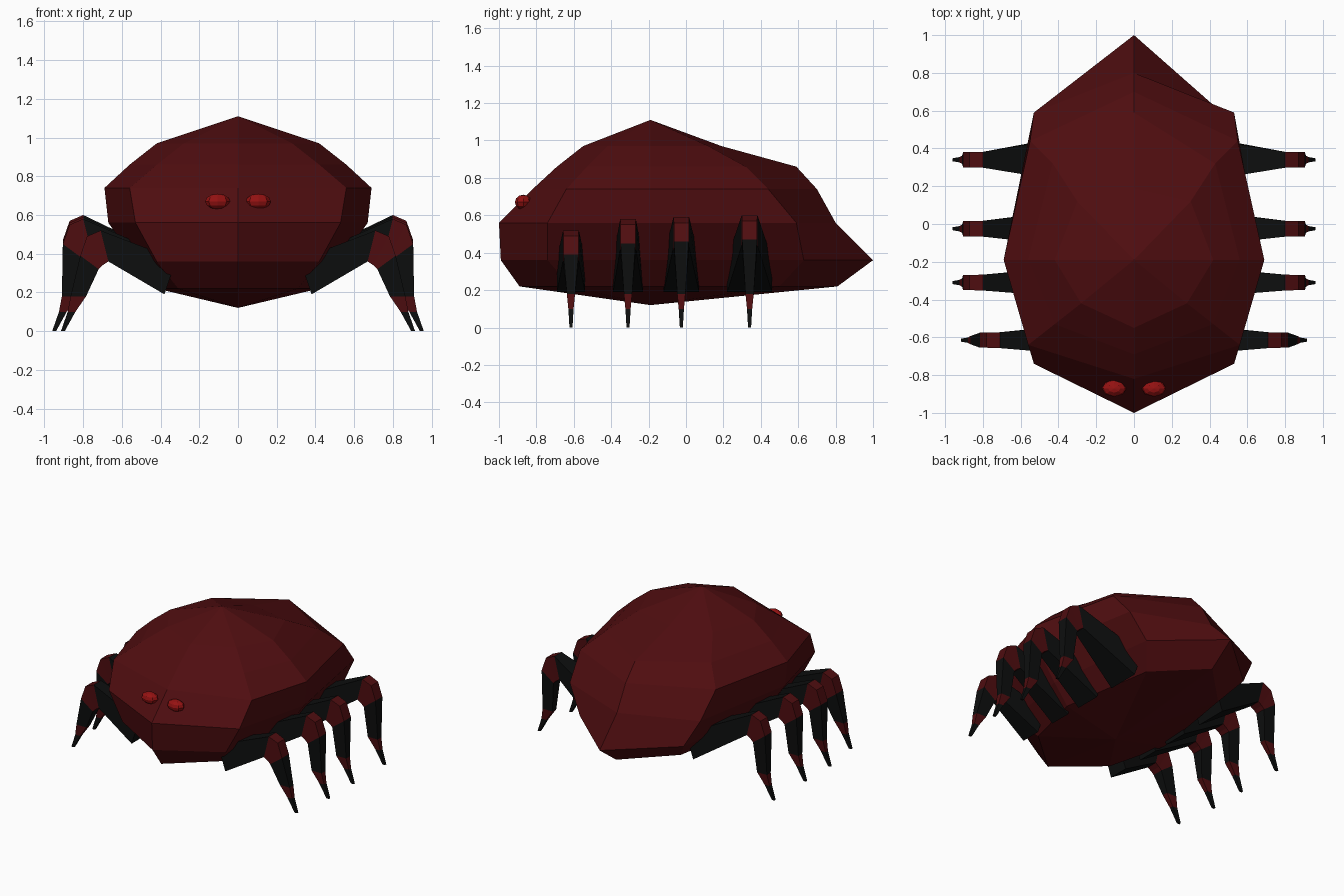
import bpy
import bmesh
from mathutils import Matrix, Vector

default_cube = bpy.data.objects.get("Cube")
if default_cube:
    bpy.data.objects.remove(default_cube, do_unlink=True)


def make_material(name, colour):
    material = bpy.data.materials.new(name)
    material.use_nodes = True
    rgba = (*colour, 1)
    material.diffuse_color = rgba
    shader = material.node_tree.nodes["Principled BSDF"]
    shader.inputs["Base Color"].default_value = rgba
    shader.inputs["Roughness"].default_value = 0.8
    return material


dark_red = make_material("dark red", (0.078, 0.004, 0.005))
black = make_material("black", (0.004, 0.0045, 0.0045))
bright_red = make_material("bright red", (0.3, 0.006, 0.006))


def finish_object(name, bm, materials):
    """Turn a bmesh into a flat shaded object."""
    bmesh.ops.recalc_face_normals(bm, faces=bm.faces)
    mesh = bpy.data.meshes.new(name)
    bm.to_mesh(mesh)
    bm.free()
    for material in materials:
        mesh.materials.append(material)
    obj = bpy.data.objects.new(name, mesh)
    bpy.context.collection.objects.link(obj)
    return obj


def bridge_rings(bm, lower, upper, material_index=0):
    """Join two equal loops of vertices with quads."""
    count = len(lower)
    for i in range(count):
        j = (i + 1) % count
        face = bm.faces.new((lower[i], lower[j], upper[j], upper[i]))
        face.material_index = material_index


def close_with_point(bm, ring, point):
    tip = bm.verts.new(point)
    for i, vert in enumerate(ring):
        bm.faces.new((vert, ring[(i + 1) % len(ring)], tip))


# Shell: eight-sided rings, widest just behind the head
SIDE_Y = -0.19


def shell_ring(bm, z, front, front_corner, side, back_corner, back):
    half = [front_corner, (side, SIDE_Y), back_corner]
    outline = [(0, front)] + half + [(0, back)]
    outline += [(-x, y) for x, y in reversed(half)]
    return [bm.verts.new((x, y, z)) for x, y in outline]


# height, front y, front corner, side x, back corner, back y
SHELL = [
    (0.22, -0.89, (0.31, -0.62), 0.42, (0.31, 0.50), 0.81),
    (0.36, -0.99, (0.42, -0.74), 0.53, (0.42, 0.63), 1.00),
    (0.56, -1.00, (0.53, -0.74), 0.67, (0.53, 0.59), 0.80),
    (0.74, -0.82, (0.56, -0.64), 0.69, (0.55, 0.44), 0.70),
    (0.86, -0.69, (0.42, -0.53), 0.56, (0.43, 0.32), 0.59),
    (0.97, -0.55, (0.28, -0.42), 0.42, (0.30, 0.12), 0.19),
]

shell = bmesh.new()
rings = [shell_ring(shell, *row) for row in SHELL]
for lower_ring, upper_ring in zip(rings, rings[1:]):
    bridge_rings(shell, lower_ring, upper_ring)
close_with_point(shell, rings[0], (0, SIDE_Y, 0.12))
close_with_point(shell, rings[-1], (0, SIDE_Y, 1.11))
finish_object("body_shell", shell, [dark_red])


# Legs: tapered boxes swept from hip over the knee to the claw
# inner (x, z), outer (x, z), half width, knee influence, foot influence
LEG = [
    ((0.38, 0.19), (0.32, 0.37), None, 0, 0),
    ((0.76, 0.44), (0.80, 0.60), 0.042, 1, 0),
    ((0.79, 0.42), (0.87, 0.57), 0.040, 1, 0),
    ((0.81, 0.40), (0.905, 0.47), 0.040, 1, 0),
    ((0.83, 0.18), (0.91, 0.18), 0.022, 0, 1),
    ((0.885, 0.10), (0.925, 0.10), 0.014, 0, 1),
    ((0.94, 0.0), (0.96, 0.0), 0.008, 0, 1),
]
SEGMENT_COLOURS = [0, 1, 1, 0, 1, 0]


def make_leg(name, side, y, hip_width, knee_in, knee_drop):
    bm = bmesh.new()
    sections = []
    for inner, outer, width, knee, foot in LEG:
        width = width or hip_width
        shift = Vector((knee_in * (knee + foot / 2), knee_drop * knee))
        a, b = Vector(inner) - shift, Vector(outer) - shift
        corners = ((a, -width), (a, width), (b, width), (b, -width))
        sections.append([bm.verts.new((side * p.x, y + w, p.y))
                         for p, w in corners])
    for i, colour in enumerate(SEGMENT_COLOURS):
        bridge_rings(bm, sections[i], sections[i + 1], colour)
    bm.faces.new(sections[0])
    bm.faces.new(sections[-1])
    finish_object(name, bm, [black, dark_red])


# name, y, hip half width, knee moved inward, knee lowered
LEG_PAIRS = [
    ("front", -0.615, 0.075, 0.09, 0.08),
    ("front_middle", -0.31, 0.08, 0, 0.02),
    ("back_middle", -0.025, 0.095, 0, 0.01),
    ("back", 0.34, 0.12, 0, 0),
]

# Eyes: low faceted ovals set into the front slope
for side_name, side in (("left", 1), ("right", -1)):
    for leg_name, *shape in LEG_PAIRS:
        make_leg(f"{leg_name}_leg_{side_name}", side, *shape)
    eye = bmesh.new()
    placement = (Matrix.Translation((side * 0.105, -0.87, 0.67))
                 @ Matrix.Diagonal((0.065, 0.045, 0.04, 1)))
    bmesh.ops.create_uvsphere(eye, u_segments=8, v_segments=6,
                              radius=1, matrix=placement)
    finish_object(f"eye_{side_name}", eye, [bright_red])
